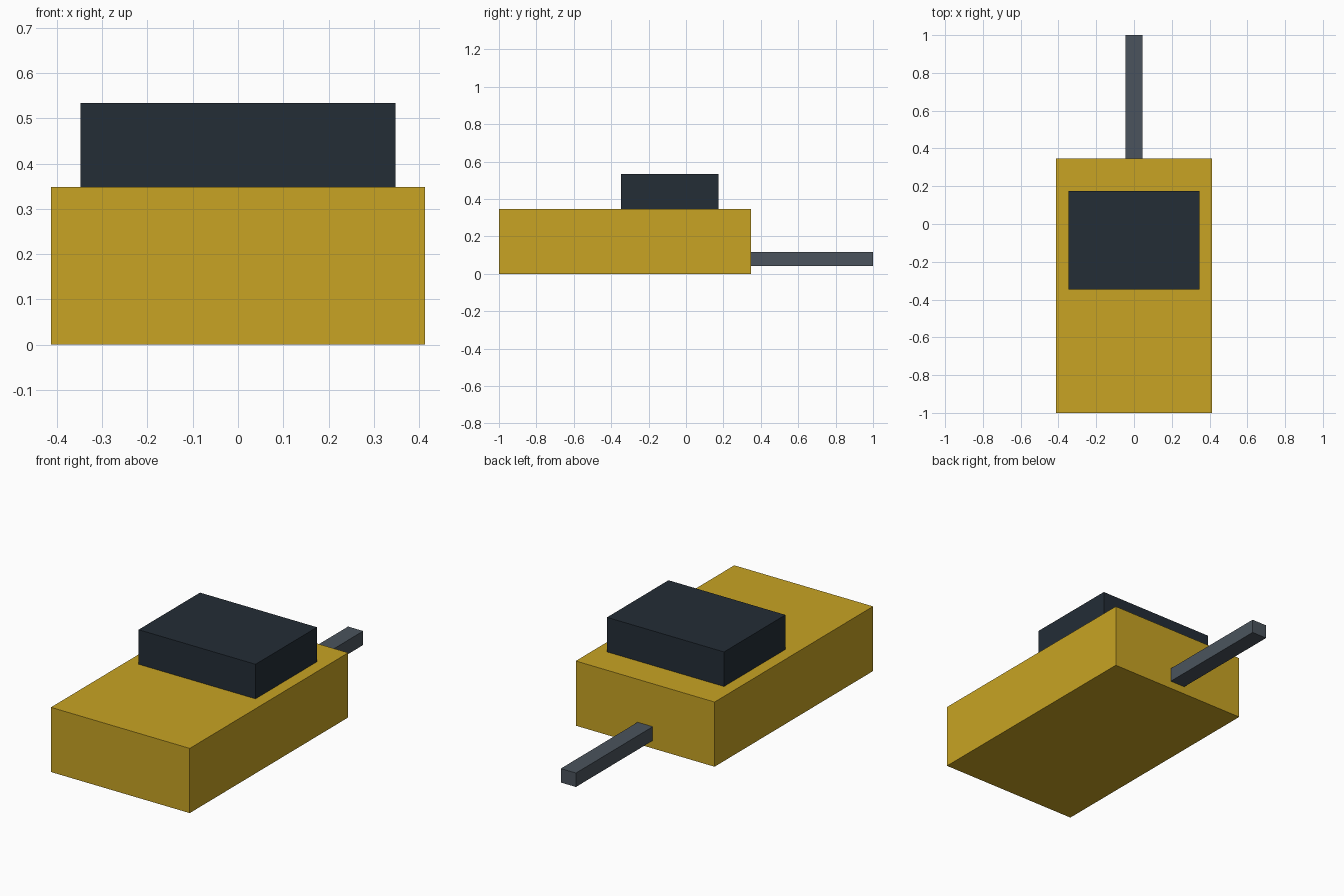
import bpy
from mathutils import Matrix, Vector

cube = bpy.data.objects.get("Cube")
if cube:
    bpy.data.objects.remove(cube, do_unlink=True)


def make_material(name, color):
    mat = bpy.data.materials.new(name)
    mat.use_nodes = True
    mat.diffuse_color = (*color, 1)
    mat.node_tree.nodes["Principled BSDF"].inputs["Base Color"].default_value = (*color, 1)
    return mat


def box(name, low, high, mat):
    """Flat-sided box between two opposite corners."""
    low, high = Vector(low), Vector(high)
    center = (low + high) / 2
    bpy.ops.mesh.primitive_cube_add(size=1, location=center)
    obj = bpy.context.object
    obj.name = name
    obj.data.transform(Matrix.Diagonal((*(high - low), 1)))
    obj.data.materials.append(mat)
    return obj


yellow = make_material("mustard yellow", (0.58, 0.37, 0.017))
navy = make_material("dark slate", (0.017, 0.026, 0.037))
grey = make_material("steel grey", (0.07, 0.088, 0.109))

# Main body
box("body", (-0.413, -1, 0), (0.413, 0.347, 0.348), yellow)
# Raised block on the deck
box("cabin", (-0.348, -0.348, 0.348), (0.348, 0.174, 0.534), navy)
# Bar reaching out of the back
box("rear_bar", (-0.045, 0.347, 0.042), (0.045, 1, 0.117), grey)
